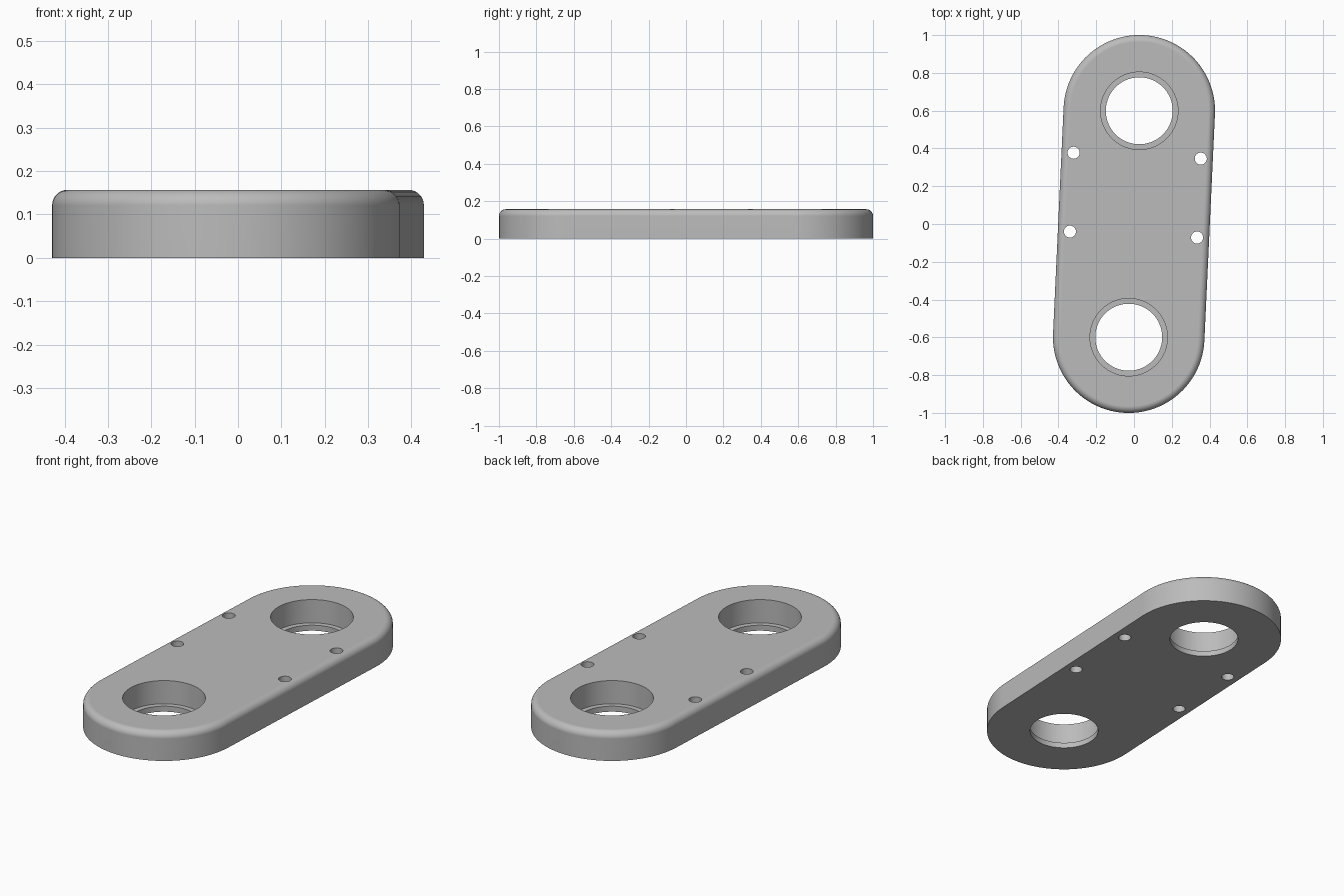
import bpy, bmesh
from math import sin, cos, pi, radians

cube = bpy.data.objects.get("Cube")
if cube:
    bpy.data.objects.remove(cube, do_unlink=True)

HEIGHT, RADIUS, SPAN, FILLET = 0.157, 0.401, 0.6, 0.036
TILT = radians(-2.67)

grey = bpy.data.materials.new("light grey metal")
grey.use_nodes = True
colour = (0.5, 0.5, 0.5, 1)
grey.diffuse_color = colour
grey.node_tree.nodes["Principled BSDF"].inputs["Base Color"].default_value = colour


def slot_ring(radius, span, x=0, y=0, steps=48):
    """Outline of two half circles whose centres lie span either side of y."""
    points = []
    for side in (0, 1):
        for i in range(steps + 1):
            if span == 0 and i == steps:
                continue
            a = pi * (side + i / steps)
            points.append((x + radius * cos(a), y + radius * sin(a) + span * (1 - 2 * side)))
    return points


def stack(name, profile, span=0, x=0, y=0, steps=48):
    """Solid made from outlines of (radius, z), bottom to top."""
    bm = bmesh.new()
    rings = [[bm.verts.new((px, py, z)) for px, py in slot_ring(r, span, x, y, steps)]
             for r, z in profile]
    bm.faces.new(rings[0][::-1])
    bm.faces.new(rings[-1])
    n = len(rings[0])
    for low, high in zip(rings, rings[1:]):
        for i in range(n):
            j = (i + 1) % n
            bm.faces.new((low[i], low[j], high[j], high[i]))
    mesh = bpy.data.meshes.new(name)
    bm.to_mesh(mesh)
    bm.free()
    mesh.materials.append(grey)
    obj = bpy.data.objects.new(name, mesh)
    bpy.context.collection.objects.link(obj)
    return obj


# Plate with rounded ends and a filleted top rim
segments = 8
rim = [(RADIUS - FILLET * (1 - cos(a)), HEIGHT - FILLET * (1 - sin(a)))
       for a in (i * pi / 2 / segments for i in range(segments + 1))]
plate = stack("link_plate", [(RADIUS, 0)] + rim, SPAN)

# Stepped bores at the ends, and small through holes along the sides
BORE, HOLE, LEDGE, PIN = 0.205, 0.177, 0.03, 0.032
bore_profile = [(HOLE, -0.1), (HOLE, LEDGE), (BORE, LEDGE), (BORE, 0.3)]
cutters = [stack("bore_cutter", bore_profile, y=y) for y in (-SPAN, SPAN)]
cutters += [stack("pin_cutter", [(PIN, -0.1), (PIN, 0.3)], x=x, y=y, steps=16)
            for x in (-0.337, 0.337) for y in (-0.056, 0.362)]

bpy.ops.object.select_all(action="DESELECT")
plate.select_set(True)
bpy.context.view_layer.objects.active = plate
for cutter in cutters:
    cutter.hide_render = True
    cut = plate.modifiers.new("cut", "BOOLEAN")
    cut.operation = "DIFFERENCE"
    cut.solver = "EXACT"
    cut.object = cutter
    bpy.ops.object.modifier_apply(modifier=cut.name)
for cutter in cutters:
    bpy.data.objects.remove(cutter, do_unlink=True)

# Smooth walls and rim, keeping the flat faces flat
plate.rotation_euler.z = TILT
bpy.ops.object.transform_apply(location=False, rotation=True, scale=False)
bpy.ops.object.shade_smooth_by_angle(angle=radians(30))
weighted = plate.modifiers.new("flat tops", "WEIGHTED_NORMAL")
weighted.keep_sharp = True
